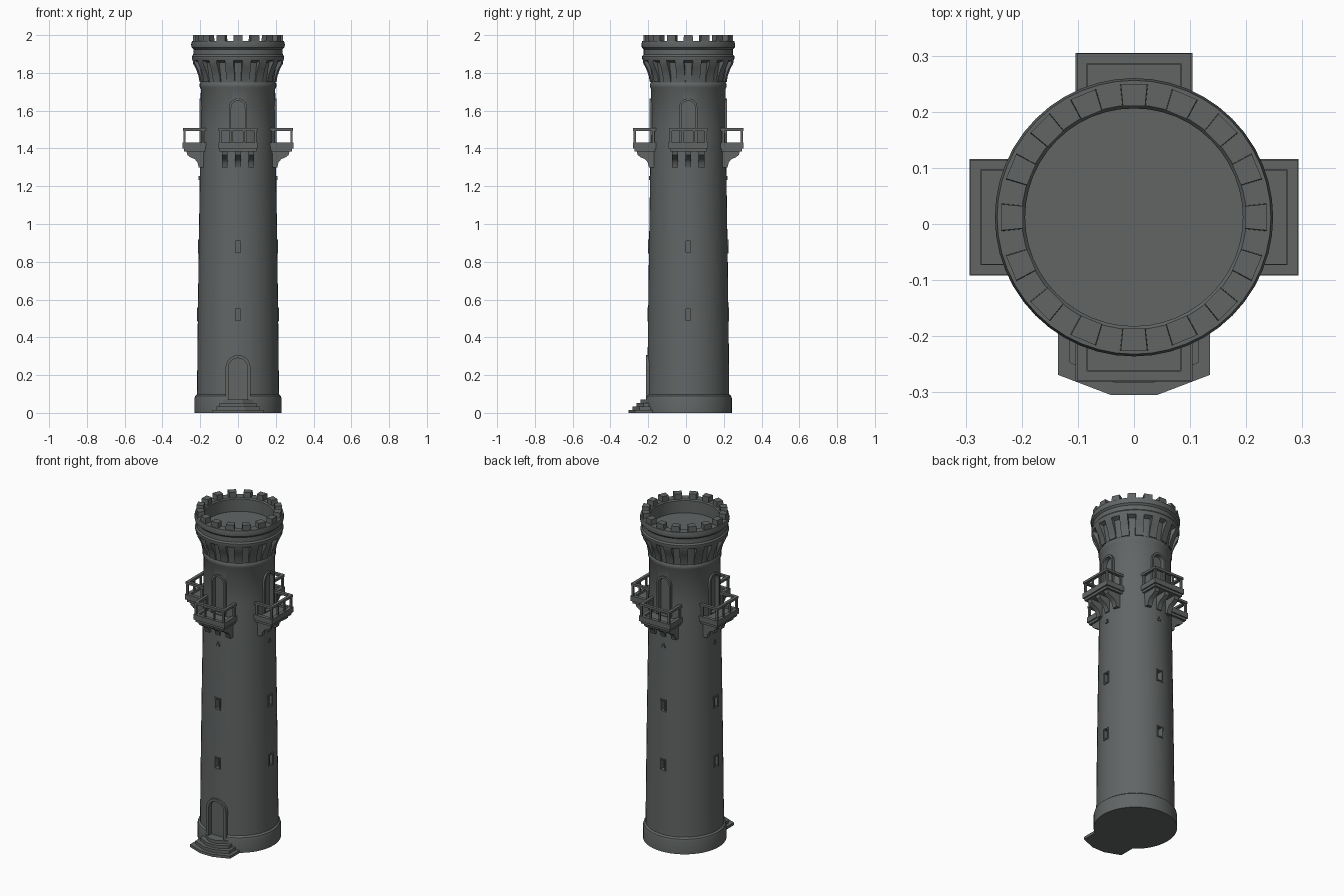
import bpy, bmesh, math
from mathutils import Matrix, Vector

if "Cube" in bpy.data.objects:
    bpy.data.objects.remove(bpy.data.objects["Cube"])

CY = 0.012          # tower axis sits slightly behind the origin
stone = bpy.data.materials.new("dark grey stone")
stone.diffuse_color = (0.122, 0.131, 0.131, 1)
stone.use_nodes = True
stone.node_tree.nodes["Principled BSDF"].inputs["Base Color"].default_value = stone.diffuse_color


def finish(name, bm, angle=35):
    bmesh.ops.recalc_face_normals(bm, faces=bm.faces[:])
    me = bpy.data.meshes.new(name)
    bm.to_mesh(me)
    bm.free()
    me.materials.append(stone)
    ob = bpy.data.objects.new(name, me)
    ob.location.y = CY
    bpy.context.collection.objects.link(ob)
    if angle:
        smooth(ob, angle)
    return ob


def smooth(ob, angle):
    bpy.ops.object.select_all(action='DESELECT')
    ob.select_set(True)
    bpy.context.view_layer.objects.active = ob
    bpy.ops.object.shade_smooth_by_angle(angle=math.radians(angle))


def turn(i, n=4, phase=0.0):
    return Matrix.Rotation(2 * math.pi * (i + phase) / n, 4, 'Z')


def lathe(bm, profile, n=48):
    rings = [[bm.verts.new((r * math.cos(2 * math.pi * i / n), r * math.sin(2 * math.pi * i / n), z))
              for i in range(n)] for r, z in profile]
    for a, b in zip(rings, rings[1:]):
        for i in range(n):
            j = (i + 1) % n
            bm.faces.new((a[i], a[j], b[j], b[i]))
    bm.faces.new(rings[0])
    bm.faces.new(rings[-1])


def loft(bm, a, b, m):
    """Closed prism between two matching outlines."""
    va = [bm.verts.new(m @ Vector(p)) for p in a]
    vb = [bm.verts.new(m @ Vector(p)) for p in b]
    bm.faces.new(va)
    bm.faces.new(vb)
    for i in range(len(va)):
        j = (i + 1) % len(va)
        bm.faces.new((va[i], va[j], vb[j], vb[i]))


def box(bm, x0, x1, y0, y1, z0, z1, m=Matrix()):
    base = [(x0, y0), (x1, y0), (x1, y1), (x0, y1)]
    loft(bm, [(x, y, z0) for x, y in base], [(x, y, z1) for x, y in base], m)


def bracket(bm, profile, x, w, m):
    """Side profile (distance out, height) extruded across x."""
    loft(bm, [(x - w / 2, -r, z) for r, z in profile],
         [(x + w / 2, -r, z) for r, z in profile], m)


def opening(w, z0, z1, arched=True):
    """Outline of a door or window in (x, z)."""
    if not arched:
        return [(-w, z0), (-w, z1), (w, z1), (w, z0)]
    arc = [(-w * math.cos(math.pi * k / 12), z1 - w + w * math.sin(math.pi * k / 12)) for k in range(13)]
    return [(-w, z0)] + arc + [(w, z0)]


def niche(bm, outline, y0, y1, m):
    loft(bm, [(x, y0, z) for x, z in outline], [(x, y1, z) for x, z in outline], m)


def frame(bm, inner, outer, y0, y1, m, closed):
    """Moulding between two outlines, y0 is the front face."""
    n = len(inner)
    v = [[bm.verts.new(m @ Vector((x, y, z))) for x, z in o]
         for o, y in ((inner, y0), (outer, y0), (outer, y1), (inner, y1))]
    for i in range(n if closed else n - 1):
        j = (i + 1) % n
        for k in range(4):
            a, b = v[k], v[(k + 1) % 4]
            bm.faces.new((a[i], a[j], b[j], b[i]))
    if not closed:
        bm.faces.new([r[0] for r in v])
        bm.faces.new([r[-1] for r in v])


# Shaft with foot, collar, corbel core and hollow parapet
bm = bmesh.new()
lathe(bm, [(0.231, 0), (0.231, 0.075), (0.227, 0.09), (0.217, 0.098), (0.214, 0.4), (0.209, 0.8),
           (0.203, 1.2), (0.199, 1.5), (0.197, 1.715), (0.203, 1.725), (0.203, 1.742), (0.198, 1.75),
           (0.203, 1.79), (0.215, 1.855), (0.240, 1.865), (0.244, 1.875), (0.244, 1.888), (0.237, 1.897),
           (0.236, 1.925), (0.246, 1.935), (0.248, 1.95), (0.244, 1.968), (0.200, 1.968), (0.194, 1.96),
           (0.194, 1.885)])
tower = finish("tower_shaft", bm, 0)

# Recesses for doors and windows, cut out of the shaft
cut, trim = bmesh.new(), bmesh.new()
for k in range(4):
    m = turn(k)
    niche(cut, opening(0.036, 1.425, 1.652), -0.3, -0.178, m)
    frame(trim, opening(0.036, 1.425, 1.652), opening(0.048, 1.425, 1.665), -0.205, -0.18, m, False)
    for z, r in ((0.52, 0.212), (0.88, 0.208)):
        niche(cut, opening(0.013, z - 0.03, z + 0.03, False), -0.3, -r + 0.03, m)
        frame(trim, opening(0.013, z - 0.03, z + 0.03, False),
              opening(0.02, z - 0.037, z + 0.037, False), -r - 0.004, -r + 0.02, m, True)
niche(cut, opening(0.05, 0.07, 0.29), -0.3, -0.196, Matrix())
frame(trim, opening(0.05, 0.07, 0.29), opening(0.066, 0.07, 0.306), -0.224, -0.195, Matrix(), False)
cutter = finish("recess_cutter", cut, 0)
cutter.hide_render = True
mod = tower.modifiers.new("recesses", 'BOOLEAN')
mod.operation = 'DIFFERENCE'
mod.solver = 'EXACT'
mod.object = cutter
bpy.context.view_layer.objects.active = tower
bpy.ops.object.modifier_apply(modifier=mod.name)
bpy.data.objects.remove(cutter)
smooth(tower, 35)
finish("door_and_window_frames", trim)

# Small studs below the balconies
bm = bmesh.new()
for k in range(4):
    box(bm, -0.01, 0.01, -0.208, -0.19, 1.232, 1.242, turn(k))
    box(bm, -0.004, 0.004, -0.208, -0.19, 1.242, 1.255, turn(k))
finish("wall_studs", bm)

# Corbels under the parapet
bm = bmesh.new()
for k in range(16):
    bracket(bm, [(0.19, 1.752), (0.203, 1.752), (0.209, 1.785), (0.222, 1.82), (0.238, 1.85),
                 (0.241, 1.872), (0.19, 1.872)], 0, 0.046, turn(k, 16, 0.5))
finish("parapet_corbels", bm)

# Merlons on the rim
bm = bmesh.new()
for k in range(16):
    m = turn(k, 16)
    lo = [(-0.025, -0.237), (0.025, -0.237), (0.021, -0.198), (-0.021, -0.198)]
    loft(bm, [(x, y, 1.96) for x, y in lo], [(x * 0.94, y, 2.0) for x, y in lo], m)
finish("merlons", bm)

# Four balconies: slab with lip, brackets, railing
slab, arms, rails = bmesh.new(), bmesh.new(), bmesh.new()
for k in range(4):
    m = turn(k)
    box(slab, -0.097, 0.097, -0.285, -0.165, 1.385, 1.405, m)
    box(slab, -0.104, 0.104, -0.293, -0.165, 1.400, 1.420, m)
    box(slab, -0.104, 0.104, -0.293, -0.272, 1.415, 1.432, m)
    for s in (-1, 1):
        x0, x1 = sorted((s * 0.104, s * 0.083))
        box(slab, x0, x1, -0.275, -0.165, 1.415, 1.432, m)
        x0, x1 = sorted((s * 0.102, s * 0.084))
        box(rails, x0, x1, -0.278, -0.17, 1.493, 1.507, m)
        for y in (-0.283, -0.185):
            box(rails, s * 0.093 - 0.006, s * 0.093 + 0.006, y - 0.006, y + 0.006, 1.42, 1.5, m)
    box(rails, -0.102, 0.102, -0.292, -0.274, 1.493, 1.507, m)
    for x in (-0.031, 0.031):
        box(rails, x - 0.005, x + 0.005, -0.288, -0.278, 1.42, 1.5, m)
    for x in (-0.07, 0, 0.07):
        bracket(arms, [(0.165, 1.30), (0.208, 1.30), (0.214, 1.325), (0.228, 1.343), (0.25, 1.352),
                       (0.268, 1.365), (0.275, 1.392), (0.165, 1.392)], x, 0.03, m)
finish("balcony_slabs", slab)
finish("balcony_brackets", arms)
finish("balcony_railings", rails)

# Entrance steps with chamfered front corners
bm = bmesh.new()
for w, d, z0, z1 in ((0.135, 0.317, 0, 0.016), (0.115, 0.295, 0.016, 0.034),
                     (0.097, 0.274, 0.034, 0.052), (0.08, 0.253, 0.052, 0.07)):
    o = [(-w, -0.19), (-w, -d + 0.036), (-w * 0.3, -d), (w * 0.3, -d), (w, -d + 0.036), (w, -0.19)]
    loft(bm, [(x, y, z0) for x, y in o], [(x, y, z1) for x, y in o], Matrix())
finish("entrance_steps", bm, 20)
